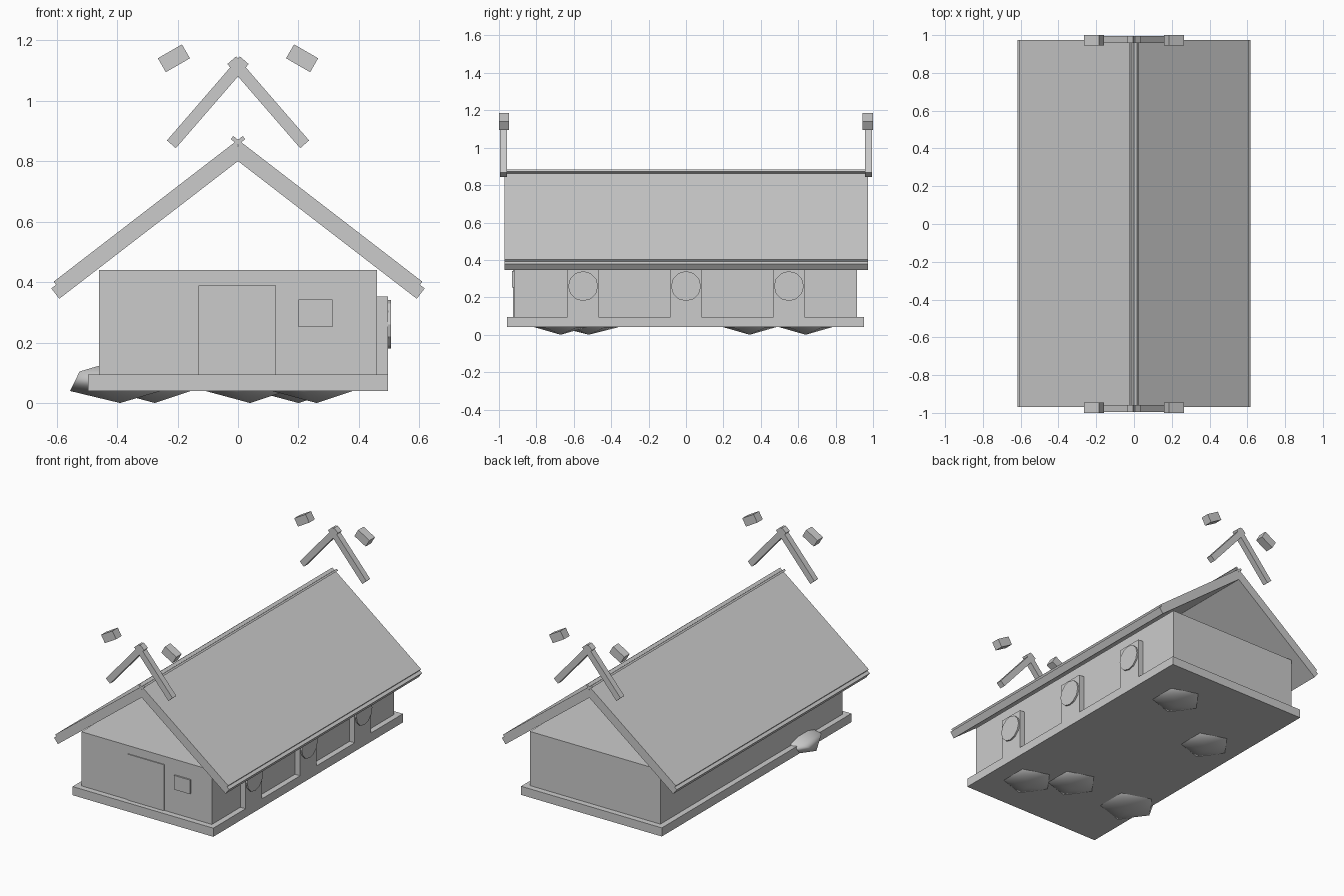
import bpy, math
from mathutils import Vector

if "Cube" in bpy.data.objects:
    bpy.data.objects.remove(bpy.data.objects["Cube"])


def box(name, x0, x1, y0, y1, z0, z1):
    bpy.ops.mesh.primitive_cube_add(size=1, location=((x0 + x1) / 2, (y0 + y1) / 2, (z0 + z1) / 2))
    o = bpy.context.object
    o.name = name
    o.scale = (x1 - x0, y1 - y0, z1 - z0)
    return o


def board(name, side, inner_apex, slope, t0, t1, start, end, y0, y1):
    """Sloped slab leaving the ridge; t0/t1 = offsets along the normal,
    start/end = distances along the slope from the inner apex."""
    c, s = math.cos(slope), math.sin(slope)
    run, nrm = Vector((c, 0, -s)), Vector((s, 0, c))
    mid = Vector((0, 0, inner_apex)) + run * (start + end) / 2 + nrm * (t0 + t1) / 2
    bpy.ops.mesh.primitive_cube_add(size=1, location=(side * mid.x, (y0 + y1) / 2, mid.z),
                                    rotation=(0, side * slope, 0))
    o = bpy.context.object
    o.name = name
    o.scale = (end - start, y1 - y0, t1 - t0)
    return o


# Base and main hall (attic is open under the roof)
box("foundation", -.496, .496, -.957, .952, .04, .095)
box("hall_body", -.46, .46, -.92, .915, .095, .44)

# Door and window on the front
box("door", -.13, .126, -.926, -.90, .095, .388)
box("window", .20, .312, -.93, -.90, .252, .342)

# Posts with round shields along the right side
for y in (-.55, 0, .55):
    box("side_post", .44, .496, y - .083, y + .083, .09, .352)
    bpy.ops.mesh.primitive_cylinder_add(vertices=12, radius=.08, depth=.03,
                                        location=(.491, y, .26), rotation=(0, math.pi / 2, 0))
    bpy.context.object.name = "shield"

for side in (-1, 1):
    # Roof slab plus a thin set-back upper layer crossing at the ridge
    a = math.radians(37.6)
    board("roof_slab", side, .80, a, 0, .043, -.03, .746, -.97, .973)
    board("roof_cover", side, .80, a, .043, .056, -.063, .726, -.97, .973)
    for end in (-1, 1):
        # Crossed ridge boards and the loose end blocks above them
        ya, yb = sorted((end * .957, end * .995))
        board("ridge_board", side, 1.08, math.radians(49.1), 0, .039, -.054, .314, ya, yb)
        o = box("end_block", -.046, .046, -.0275, .0275, -.0265, .0265)
        o.location = (side * .212, end * .9725, 1.14)
        o.rotation_euler = (0, side * math.radians(30), 0)

# Foundation stones: squashed low-poly spheres
for x, y, r in ((.26, -.67, .165), (.04, -.52, .165), (-.39, -.52, .185),
                (.20, .64, .165), (-.275, .34, .165)):
    bpy.ops.mesh.primitive_ico_sphere_add(subdivisions=1, radius=1, location=(x, y, .072))
    o = bpy.context.object
    o.name = "foundation_stone"
    o.scale = (r, r, .072)
    bpy.ops.object.shade_smooth()
